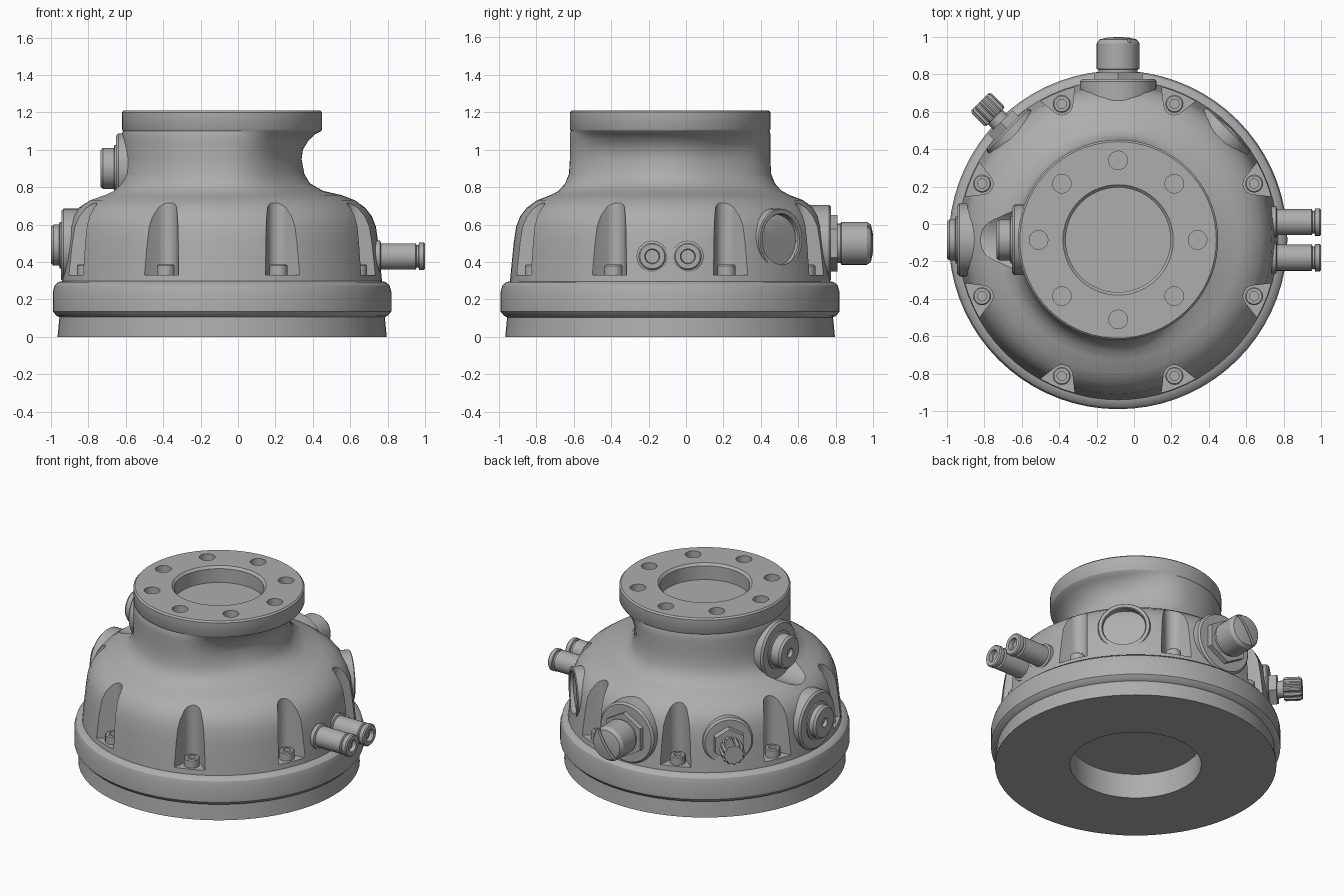
import bpy, bmesh
from math import sin, cos, pi, radians
from mathutils import Matrix, Vector

if "Cube" in bpy.data.objects:
    bpy.data.objects.remove(bpy.data.objects["Cube"])

grey = bpy.data.materials.new("metal_grey")
grey.use_nodes = True
colour = (0.42, 0.42, 0.42, 1)
grey.diffuse_color = colour
grey.node_tree.nodes["Principled BSDF"].inputs["Base Color"].default_value = colour

AXIS = Vector((-0.085, -0.085, 0))
parts = []


def radial(angle, z, side=0.0):
    """Frame whose local z points outward from the main axis."""
    return (Matrix.Translation(AXIS + Vector((0, 0, z))) @ Matrix.Rotation(radians(angle), 4, "Z")
            @ Matrix.Translation((0, side, 0)) @ Matrix.Rotation(pi / 2, 4, "Y"))


def upright(angle=0, dist=0.0, z=0.0):
    return (Matrix.Translation(AXIS) @ Matrix.Rotation(radians(angle), 4, "Z")
            @ Matrix.Translation((dist, 0, z)))


def add_lathe(bm, profile, segs, frame, shape=None):
    """Revolve (radius, height) points; points on the axis become poles."""
    rings = []
    for i, (r, h) in enumerate(profile):
        if r == 0:
            rings.append([bm.verts.new(frame @ Vector((0, 0, h)))] * segs)
            continue
        ring = []
        for k in range(segs):
            a = 2 * pi * k / segs
            q = shape(i, r, a, k) if shape else r
            ring.append(bm.verts.new(frame @ Vector((q * cos(a), q * sin(a), h))))
        rings.append(ring)
    for a, b in zip(rings, rings[1:]):
        for k in range(segs):
            n = (k + 1) % segs
            quad = list(dict.fromkeys((a[k], a[n], b[n], b[k])))
            if len(quad) > 2:
                bm.faces.new(quad)


def finish(bm, name, helper=False):
    bmesh.ops.recalc_face_normals(bm, faces=bm.faces)
    mesh = bpy.data.meshes.new(name)
    bm.to_mesh(mesh)
    bm.free()
    mesh.materials.append(grey)
    obj = bpy.data.objects.new(name, mesh)
    bpy.context.collection.objects.link(obj)
    if helper:
        obj.hide_render = True
        obj.hide_set(True)
    else:
        parts.append(obj)
    return obj


def lathe(name, profile, frame, segs=32, shape=None):
    bm = bmesh.new()
    add_lathe(bm, profile, segs, frame, shape)
    return finish(bm, name)


def cut(obj, bm, name):
    """Subtract a helper mesh, then discard it."""
    tool = finish(bm, name, True)
    mod = obj.modifiers.new("cut", "BOOLEAN")
    mod.operation, mod.solver, mod.object = "DIFFERENCE", "EXACT", tool
    bpy.context.view_layer.objects.active = obj
    bpy.ops.object.modifier_apply(modifier=mod.name)
    bpy.data.objects.remove(tool)


def rod(r, low, high):
    return [(0, low), (r, low), (r, high), (0, high)]


# Housing: base, rim, domed shell, neck and top flange in one profile
lower = [(0, .17), (.41, .17), (.41, 0), (.88, 0), (.87, .105), (.885, .112), (.905, .135),
         (.905, .24), (.895, .275), (.875, .293), (.855, .297), (.845, .4), (.835, .5),
         (.822, .59), (.8, .645), (.765, .69), (.71, .73), (.64, .757)]
neck = [(.595, .78), (.56, .82), (.54, .87), (.535, .95), (.535, 1.0), (.535, 1.05), (.535, 1.085)]
scooped = [.54, .47, .44, .425, .432, .462, .5]
upper = [(.53, 1.1), (.535, 1.108), (.535, 1.2), (.525, 1.21), (.295, 1.21), (.28, 1.195),
         (.28, 1.1), (0, 1.1)]


def scoop(i, r, a, k):
    """Hollow the neck on its +x side."""
    j = i - len(lower)
    if not 0 <= j < len(neck):
        return r
    t = min(max((cos(a) - .1) / .8, 0), 1)
    return r + (scooped[j] - r) * t * t * (3 - 2 * t)


housing = lathe("housing", lower + neck + upper, upright(), 72, scoop)

# Cutters for the shell: bolt pockets, flange holes and spot faces
cutters = bmesh.new()
for i in range(8):
    frame = upright(22.5 + 45 * i)
    outline = [(1.0, -.185)]
    outline += [(.785 + .057 * cos(a), .057 * sin(a))
                for a in (radians(-120 - 20 * s) for s in range(7))]
    outline += [(1.0, .185)]
    low = [cutters.verts.new(frame @ Vector((u, v, .33))) for u, v in outline]
    high = [cutters.verts.new(frame @ Vector((u, v, .95))) for u, v in outline]
    cutters.faces.new(low)
    cutters.faces.new(high[::-1])
    for k in range(len(low)):
        n = (k + 1) % len(low)
        cutters.faces.new((low[n], low[k], high[k], high[n]))
    add_lathe(cutters, rod(.05, 1.12, 1.3), 20, upright(45 * i, .425))
add_lathe(cutters, rod(.19, .567, 1.1), 40, radial(180, .9))
add_lathe(cutters, rod(.135, .812, 1.0), 32, radial(45, .52))
cut(housing, cutters, "shell_cutter")

# Socket bolts standing in the pockets
for i in range(8):
    lathe(f"pocket_bolt_{i + 1}", [(0, .31), (.048, .31), (.048, .38), (.042, .386), (.025, .386),
                                   (.025, .355), (0, .355)], upright(22.5 + 45 * i, .787), 18)


def pad(name, r, dist, angle, z, start=.5):
    lathe(name, [(0, start), (r, start), (r, dist - .012), (r - .012, dist), (0, dist)],
          radial(angle, z), 40)


# Plain ring around the recessed spot face
lathe("spot_face_ring", [(.135, .75), (.165, .75), (.165, .832), (.16, .838), (.14, .838),
                         (.135, .832), (.135, .75)], radial(45, .52), 36)

# Two plugs on the right side, each on a round boss
for label, z, face, tip in (("lower", .49, .86, .915), ("upper", .9, .567, .65)):
    pad(label + "_plug_boss", .195 if label == "lower" else .188, face, 180, z, .35)
    lathe(label + "_plug", [(0, face - .02), (.125, face - .02), (.125, face + .008),
                            (.11, face + .012), (.11, tip - .014), (.098, tip), (.03, tip),
                            (.03, tip - .025), (0, tip - .025)], radial(180, z))

# Large rear connector with hex collar and slotted cap
pad("rear_boss", .205, .86, 90, .5)
lathe("rear_hex_collar", rod(.15, .84, .895), radial(90, .5), 6)
cap = lathe("rear_cap", [(0, .88), (.105, .88), (.105, .91), (.115, .915), (.115, 1.05),
                         (.1, 1.072), (.055, 1.082), (0, 1.085)], radial(90, .5))
slot = bmesh.new()
bmesh.ops.create_cube(slot, size=1, matrix=radial(90, .5) @ Matrix.Translation((0, 0, 1.1))
                      @ Matrix.Rotation(radians(35), 4, "Z") @ Matrix.Diagonal((.4, .02, .09, 1)))
cut(cap, slot, "slot_cutter")

# Small ribbed valve knob
pad("valve_boss", .16, .842, 135, .5)
lathe("valve_hex", rod(.105, .83, .89), radial(135, .5), 6)
lathe("valve_stem", rod(.055, .88, .95), radial(135, .5), 20)
lathe("valve_knob", [(0, .93), (.07, .93), (.075, .94), (.075, 1.03), (.065, 1.045), (0, 1.045)],
      radial(135, .5), 48, lambda i, r, a, k: r * (1 if k % 4 < 2 else .87))

# Pair of hose fittings on the left side
for label, side in (("front", -.095), ("rear", .095)):
    lathe(label + "_hose_fitting",
          [(0, .7), (.084, .7), (.084, .845), (.07, .85), (.07, 1.035), (.06, 1.04), (.06, 1.05),
           (.073, 1.053), (.073, 1.078), (.066, 1.085), (.04, 1.085), (.036, 1.06), (0, 1.06)],
          radial(0, .43, side))
    lathe(label + "_hose_fitting_hex", rod(.022, 1.05, 1.066), radial(0, .43, side), 6)

# Smooth shading with crisp edges
bpy.ops.object.select_all(action="DESELECT")
for obj in parts:
    obj.select_set(True)
bpy.context.view_layer.objects.active = housing
bpy.ops.object.shade_smooth_by_angle(angle=radians(32))
